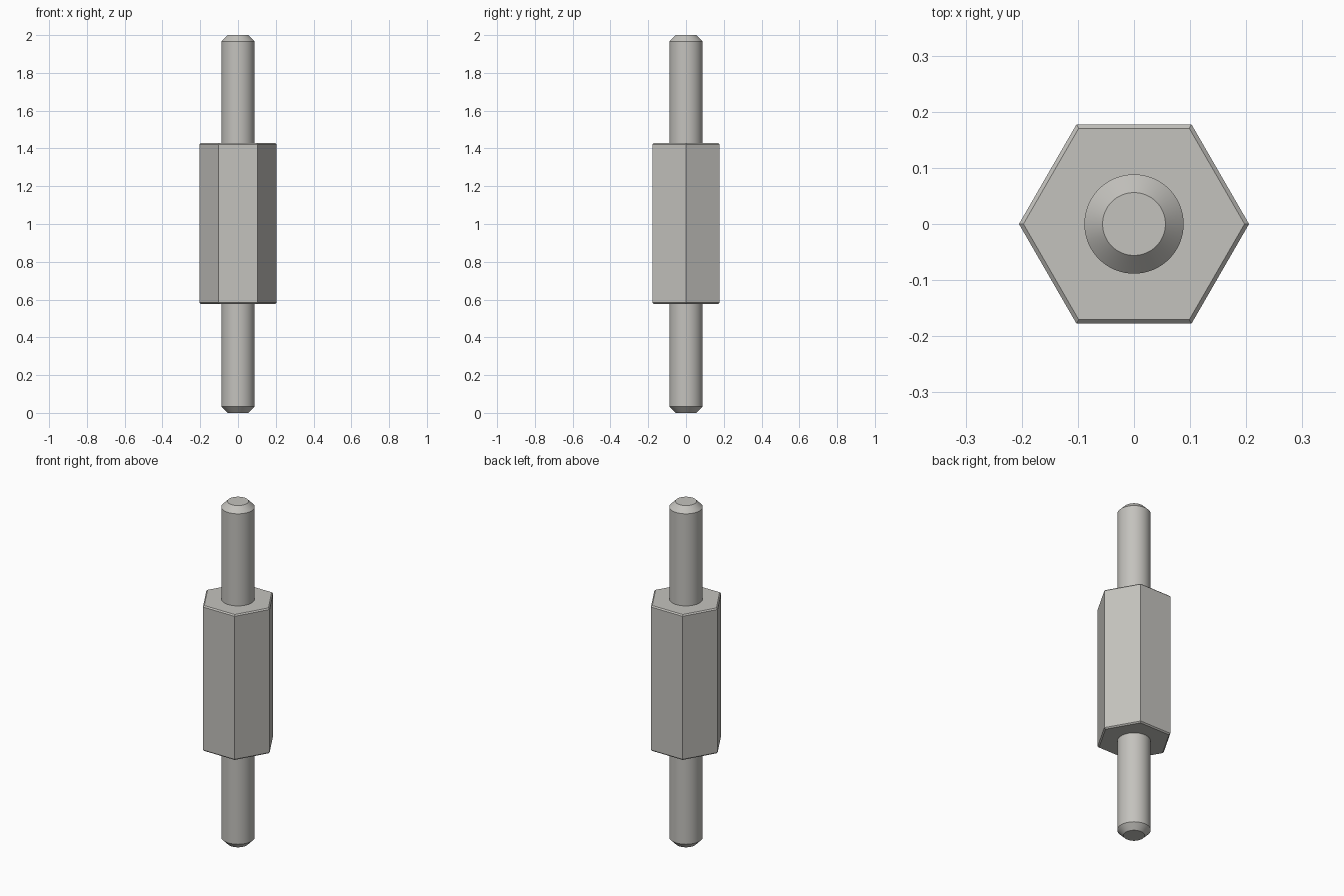
import bpy
import bmesh
from math import cos, sin, tau, radians

cube = bpy.data.objects.get("Cube")
if cube:
    bpy.data.objects.remove(cube, do_unlink=True)

# Single metal colour
metal = bpy.data.materials.new("warm_grey_metal")
metal.use_nodes = True
colour = (0.55, 0.54, 0.51, 1)
metal.diffuse_color = colour
metal.node_tree.nodes["Principled BSDF"].inputs["Base Color"].default_value = colour


def turned_part(name, profile, sides):
    """Sweep (radius, z) points round the z axis and cap both ends."""
    bm = bmesh.new()
    rings = [[bm.verts.new((r * cos(tau * i / sides), r * sin(tau * i / sides), z))
              for i in range(sides)] for r, z in profile]
    for low, high in zip(rings, rings[1:]):
        for i in range(sides):
            j = (i + 1) % sides
            bm.faces.new((low[i], low[j], high[j], high[i]))
    bm.faces.new(rings[0][::-1])
    bm.faces.new(rings[-1])
    bmesh.ops.recalc_face_normals(bm, faces=bm.faces)
    mesh = bpy.data.meshes.new(name)
    bm.to_mesh(mesh)
    bm.free()
    mesh.materials.append(metal)
    obj = bpy.data.objects.new(name, mesh)
    bpy.context.collection.objects.link(obj)
    bpy.ops.object.select_all(action="DESELECT")
    obj.select_set(True)
    bpy.context.view_layer.objects.active = obj
    bpy.ops.object.shade_smooth_by_angle(angle=radians(30))
    return obj


# Hexagonal body with fine chamfers on both rims
bottom, top = 0.577, 1.428
corner, inner, chamfer = 0.205, 0.197, 0.007
turned_part("hex_body", [(inner, bottom), (corner, bottom + chamfer),
                         (corner, top - chamfer), (inner, top)], 6)

# Round studs with chamfered tips, seated slightly inside the body
stud, tip, bevel, seat = 0.0885, 0.056, 0.033, 0.02
turned_part("lower_stud", [(tip, 0), (stud, bevel), (stud, bottom + seat)], 64)
turned_part("upper_stud", [(stud, top - seat), (stud, 2 - bevel), (tip, 2)], 64)
